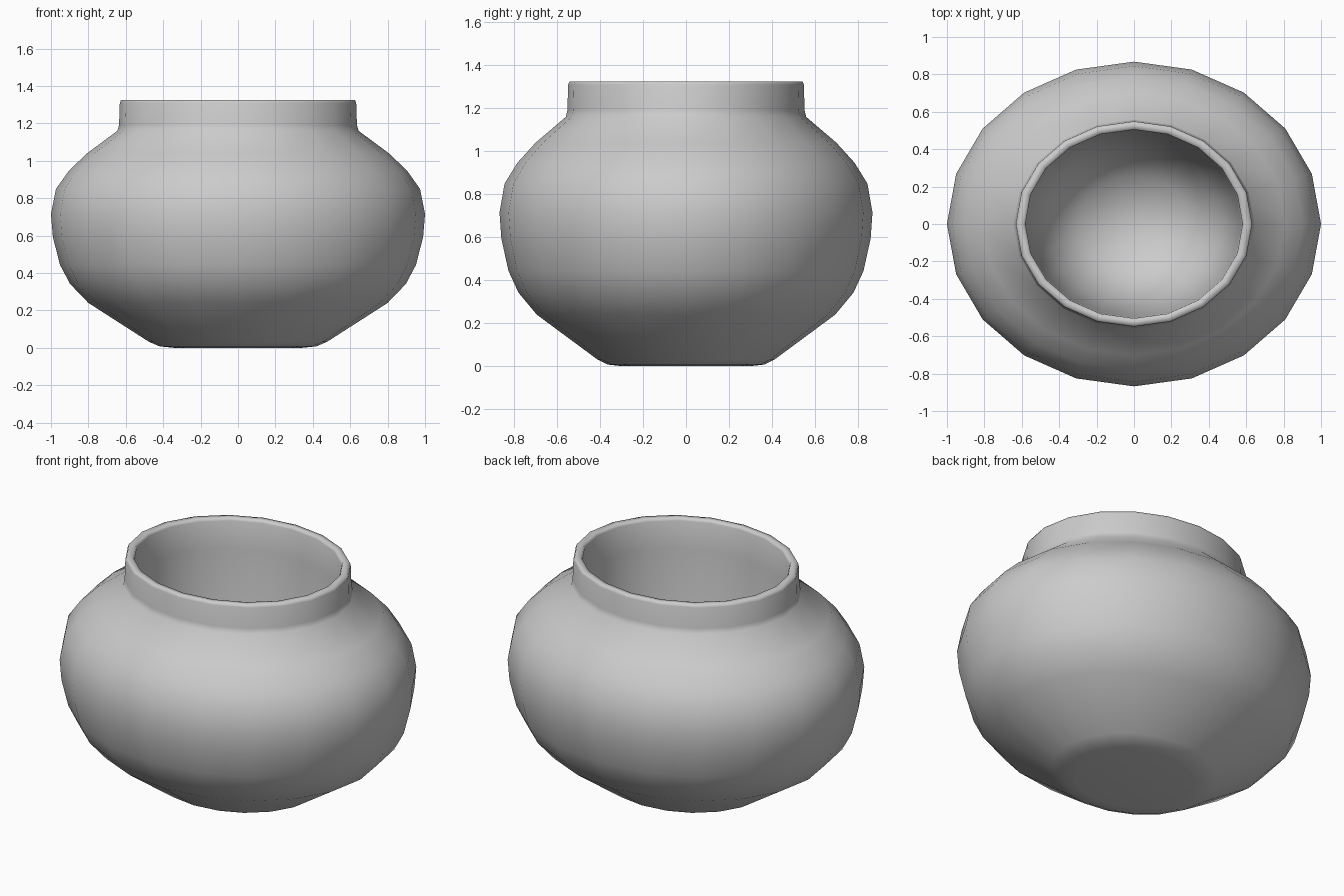
import bpy, bmesh, math

if "Cube" in bpy.data.objects:
    bpy.data.objects.remove(bpy.data.objects["Cube"])

SIDES = 20
DEPTH = 0.868  # the pot is slightly oval: narrower front to back

# Outer wall from the base up, over the rim, then down the inside (radius, height)
PROFILE = [
    (0.34, 0.0), (0.42, 0.008), (0.476, 0.032), (0.80, 0.24), (0.898, 0.342),
    (0.952, 0.444), (0.99, 0.594), (1.0, 0.715), (0.973, 0.85), (0.904, 0.947),
    (0.807, 1.04), (0.645, 1.16), (0.636, 1.19), (0.632, 1.31), (0.625, 1.325),
    (0.588, 1.325), (0.581, 1.31), (0.575, 1.15), (0.55, 0.75),
    (0.48, 0.40), (0.30, 0.16),
]
INNER_FLOOR = 0.10


def ring(bm, r, z):
    return [bm.verts.new((r * math.cos(2 * math.pi * i / SIDES),
                          r * DEPTH * math.sin(2 * math.pi * i / SIDES), z))
            for i in range(SIDES)]


# Pot: oval lathe with closed base and fan-shaped inner floor
bm = bmesh.new()
rings = [ring(bm, r, z) for r, z in PROFILE]
for a, b in zip(rings, rings[1:]):
    for i in range(SIDES):
        j = (i + 1) % SIDES
        bm.faces.new((a[i], a[j], b[j], b[i]))
bm.faces.new(rings[0][::-1])
centre = bm.verts.new((0, 0, INNER_FLOOR))
for i in range(SIDES):
    bm.faces.new((rings[-1][i], rings[-1][(i + 1) % SIDES], centre))
bmesh.ops.recalc_face_normals(bm, faces=bm.faces)

mesh = bpy.data.meshes.new("pot")
bm.to_mesh(mesh)
bm.free()
pot = bpy.data.objects.new("pot", mesh)
bpy.context.collection.objects.link(pot)

# Smooth shading all over
for p in mesh.polygons:
    p.use_smooth = True
